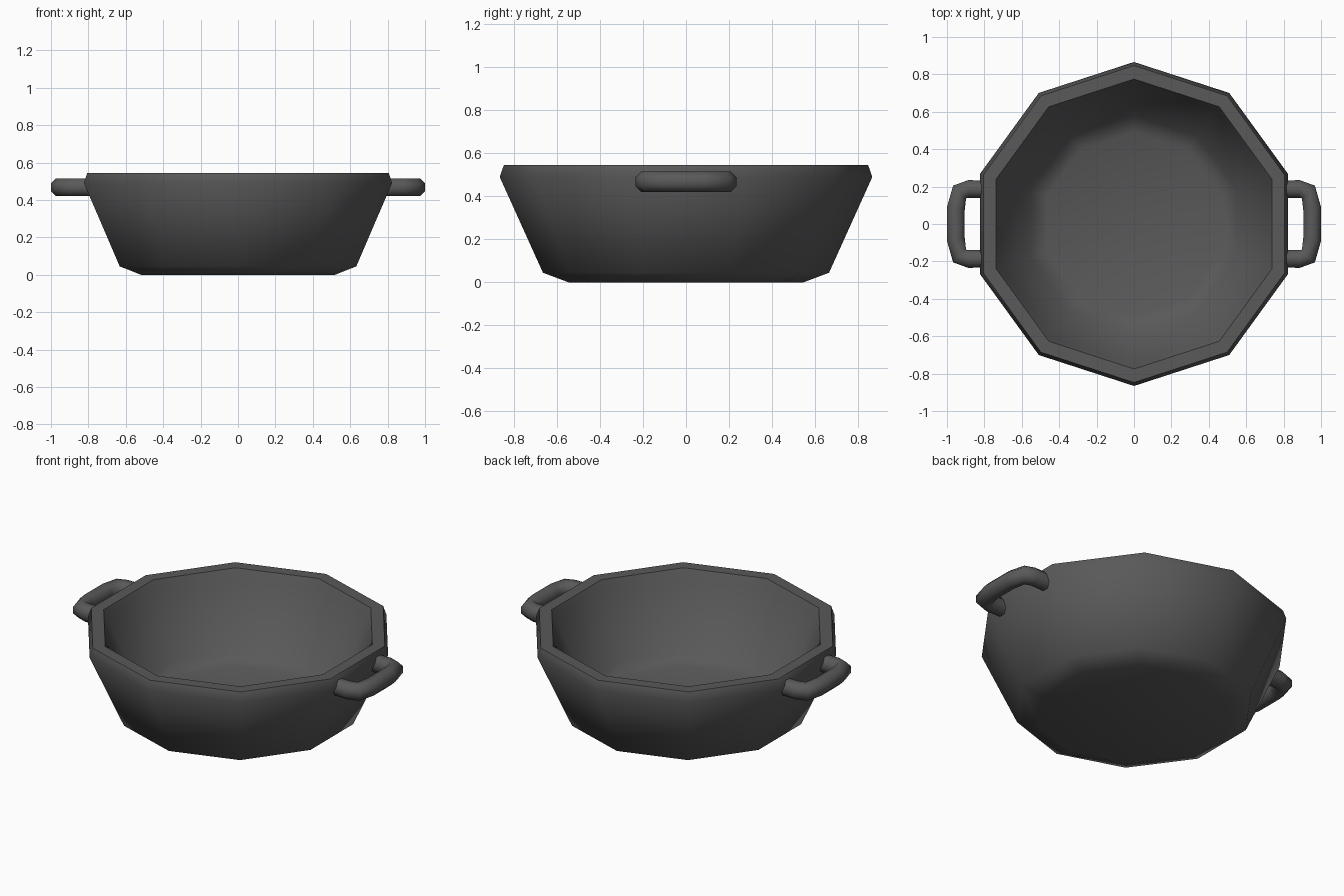
import bpy, bmesh
from math import sin, cos, pi, radians

if "Cube" in bpy.data.objects:
    bpy.data.objects.remove(bpy.data.objects["Cube"])

iron = bpy.data.materials.new("dark_iron")
iron.diffuse_color = (0.1, 0.1, 0.1, 1)
iron.use_nodes = True
iron.node_tree.nodes["Principled BSDF"].inputs["Base Color"].default_value = iron.diffuse_color


def finish(bm, name, angle):
    bmesh.ops.recalc_face_normals(bm, faces=bm.faces)
    mesh = bpy.data.meshes.new(name)
    bm.to_mesh(mesh)
    bm.free()
    obj = bpy.data.objects.new(name, mesh)
    bpy.context.collection.objects.link(obj)
    mesh.materials.append(iron)
    bpy.ops.object.select_all(action='DESELECT')
    obj.select_set(True)
    bpy.context.view_layer.objects.active = obj
    bpy.ops.object.shade_smooth_by_angle(angle=radians(angle))
    return obj


def skin(bm, rings):
    # join successive closed rings of points and cap both ends
    vs = [[bm.verts.new(p) for p in ring] for ring in rings]
    n = len(vs[0])
    for a, b in zip(vs, vs[1:]):
        for i in range(n):
            j = (i + 1) % n
            bm.faces.new((a[i], a[j], b[j], b[i]))
    bm.faces.new(vs[0])
    bm.faces.new(vs[-1])


# ten-sided bowl: underside, outer wall, rounded rim, inner wall, floor
profile = [(0.545, 0), (0.665, 0.045), (0.866, 0.49), (0.847, 0.545),
           (0.775, 0.545), (0.75, 0.495), (0.58, 0.115), (0.49, 0.08)]
bm = bmesh.new()
skin(bm, [[(r * cos(pi / 2 + k * pi / 5), r * sin(pi / 2 + k * pi / 5), z)
           for k in range(10)] for r, z in profile])
finish(bm, "pot_bowl", 60)

# handle loop: (inner point, outer point) at each section, one half then mirrored
half = [((0.77, 0.14), (0.77, 0.23)), ((0.885, 0.14), (0.885, 0.235)),
        ((0.898, 0.137), (0.967, 0.205)), ((0.905, 0.075), (1.0, 0.09))]
path = half + [((a[0], -a[1]), (b[0], -b[1])) for a, b in reversed(half)]
SIDES, Z_MID, Z_HALF = 8, 0.468, 0.048

for side, name in ((1, "right_handle"), (-1, "left_handle")):
    rings = []
    for (ix, iy), (ox, oy) in path:
        ring = []
        for k in range(SIDES):
            t = 2 * pi * (k + 0.5) / SIDES
            s = 0.5 + 0.5 * cos(t) / cos(pi / SIDES)
            z = Z_MID + Z_HALF * sin(t) / cos(pi / SIDES)
            ring.append((side * (ix + (ox - ix) * s), iy + (oy - iy) * s, z))
        rings.append(ring)
    bm = bmesh.new()
    skin(bm, rings)
    finish(bm, name, 60)
